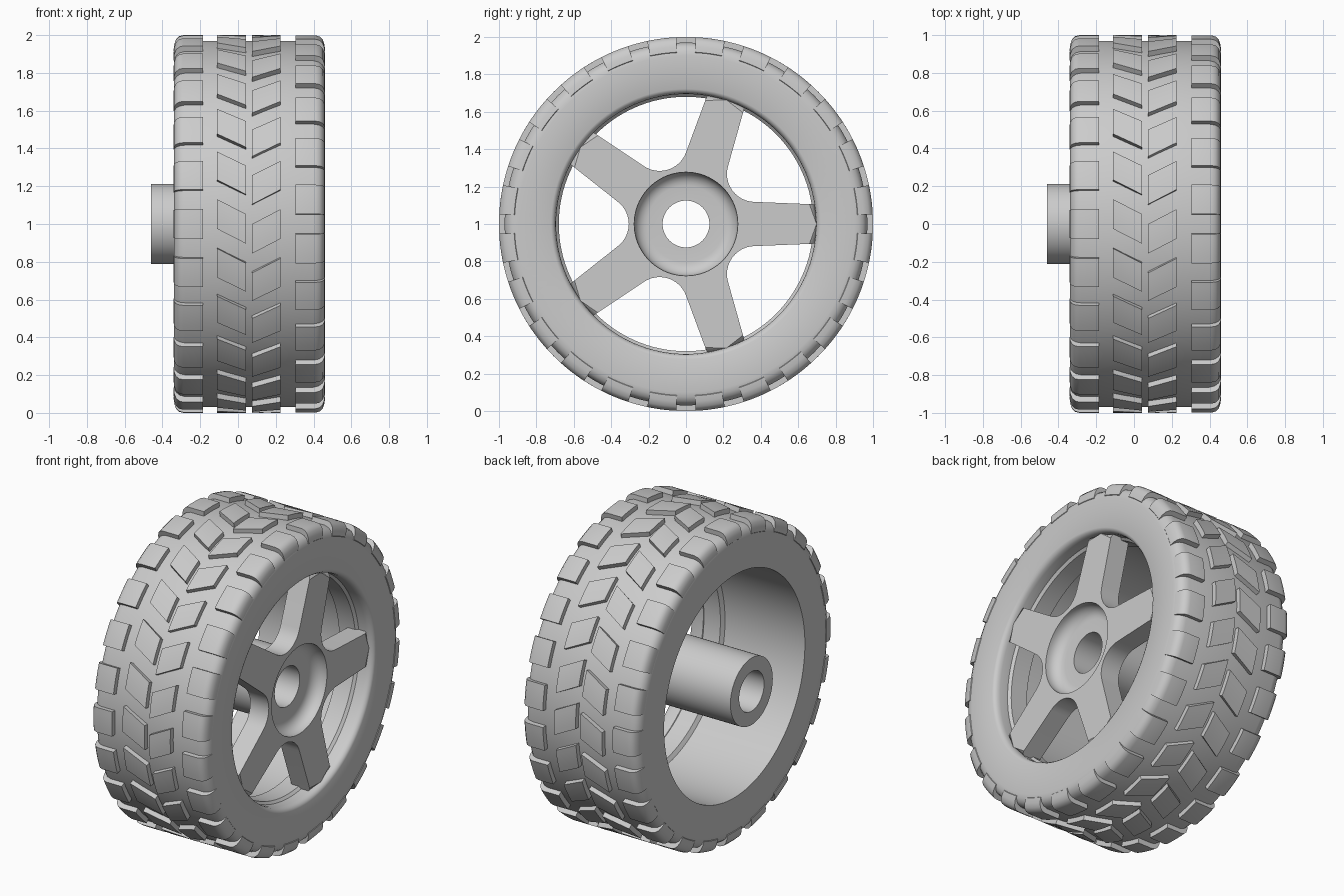
import bpy, bmesh, math
from math import sin, cos, tan, radians, pi

cube = bpy.data.objects.get("Cube")
if cube:
    bpy.data.objects.remove(cube)

grey = bpy.data.materials.new("light_grey")
grey.use_nodes = True
GREY = (0.6, 0.6, 0.6, 1)
grey.diffuse_color = GREY
grey.node_tree.nodes["Principled BSDF"].inputs["Base Color"].default_value = GREY

MID = 0.06          # middle plane of the tyre along x


def polar(x, r, a):
    """Point at radius r and angle a around the axle, a = 0 at the front."""
    return (x, -r * cos(a), 1 + r * sin(a))


def finish(name, bm, smooth=True):
    bmesh.ops.recalc_face_normals(bm, faces=bm.faces)
    mesh = bpy.data.meshes.new(name)
    bm.to_mesh(mesh)
    bm.free()
    mesh.materials.append(grey)
    obj = bpy.data.objects.new(name, mesh)
    bpy.context.collection.objects.link(obj)
    if smooth:
        bpy.ops.object.select_all(action='DESELECT')
        bpy.context.view_layer.objects.active = obj
        obj.select_set(True)
        bpy.ops.object.shade_smooth_by_angle(angle=radians(32))
    return obj


def bridge(bm, rings, closed):
    """Skin a list of equal vertex loops; close the row or cap its ends."""
    n = len(rings[0])
    pairs = list(zip(rings, rings[1:])) + ([(rings[-1], rings[0])] if closed else [])
    for a, b in pairs:
        for i in range(n):
            j = (i + 1) % n
            bm.faces.new((a[i], a[j], b[j], b[i]))
    if not closed:
        bm.faces.new(rings[0])
        bm.faces.new(rings[-1])


def lathe(name, profile, steps=120):
    """Turn a closed (x, radius) profile around the axle."""
    bm = bmesh.new()
    rings = [[bm.verts.new(polar(x, r, 2 * pi * s / steps)) for x, r in profile]
             for s in range(steps)]
    bridge(bm, rings, True)
    return finish(name, bm)


def flip(profile):
    return [(2 * MID - x, *rest) for x, *rest in profile]


# Tyre carcass with rounded shoulders
shoulder = [(0.46, 0.9), (0.457, 0.925), (0.446, 0.947), (0.428, 0.962), (0.4, 0.97)]
bore_front = [(0.35, 0.68), (0.365, 0.695), (0.42, 0.695), (0.44, 0.699), (0.454, 0.709), (0.46, 0.722)]
bore_back = [(-0.34, 0.705), (0.22, 0.705), (0.235, 0.68)]
lathe("tyre_and_rim", bore_back + bore_front + shoulder + flip(shoulder)[::-1])

# Tread blocks: four rows of curved pads, each section is (x, radius, lean in degrees)
edge = [(0.305, 0.95, 0), (0.305, 1, 0), (0.41, 1, 0), (0.432, 0.994, 0),
        (0.449, 0.977, 0), (0.458, 0.95, 0), (0.461, 0.92, 0), (0.44, 0.9, 0)]


def slanted(x0, x1, lean):
    return [(x0, 0.95, 0), (x0, 1, 0), (x1, 1, lean), (x1, 0.95, lean)]


rows = {
    "outer_tread_right_row": (edge, 3),
    "outer_tread_left_row": (flip(edge), -4.5),
    "centre_tread_right_row": (slanted(0.075, 0.225, 4.5), 6),
    "centre_tread_left_row": (slanted(-0.11, 0.043, -4.5), 13.5),
}
COUNT, SPAN, STEPS = 24, 9, 5
for name, (section, start) in rows.items():
    bm = bmesh.new()
    for k in range(COUNT):
        first = start + 360 / COUNT * k
        rings = [[bm.verts.new(polar(x, r, radians(first + lean + SPAN * s / STEPS)))
                  for x, r, lean in section] for s in range(STEPS + 1)]
        bridge(bm, rings, False)
    finish(name, bm)

# Five-spoke centre: outline with filleted webs, extruded along the axle
SPOKES, HALF, TIP, FILLET = 5, 0.118, 0.69, 0.15
FRONT, BACK = 0.43, 0.3
half_step = pi / SPOKES
web = (HALF + FILLET) / sin(half_step)
outline = []
for k in range(SPOKES):
    turn = 2 * half_step * k
    tip = [(TIP, -0.105), (TIP + 0.008, 0), (TIP, 0.105)]
    sweep = pi / 2 - half_step
    arc = []
    for s in range(13):
        a = half_step + pi + sweep * (1 - s / 6)
        arc.append((web * cos(half_step) + FILLET * cos(a),
                    web * sin(half_step) + FILLET * sin(a)))
    # the arc runs from this spoke's edge to the next one's
    if arc[0][1] > arc[-1][1]:
        arc.reverse()
    for y, z in tip + arc:
        outline.append((y * cos(turn) - z * sin(turn), y * sin(turn) + z * cos(turn)))

bm = bmesh.new()
rings = [[bm.verts.new((x, y, 1 + z)) for y, z in outline] for x in (BACK, FRONT)]
bridge(bm, rings, False)
tip_edges = [e for e in bm.edges
             if all(v.co.x > FRONT - 0.01 and math.hypot(v.co.y, v.co.z - 1) > TIP - 0.01 for v in e.verts)]
bmesh.ops.bevel(bm, geom=tip_edges, offset=0.03, segments=4, profile=0.5, affect='EDGES')
spokes = finish("spokes", bm, smooth=False)

# Dished recess and axle bore cut out of the spoke centre
DISH, FLOOR, BORE = 0.277, 0.205, 0.125
bm = bmesh.new()
bowl = [(FRONT + 0.05, DISH), (FRONT - 0.015, DISH)]
bowl += [(FRONT - 0.015 - 0.07 * sin(a), FLOOR + (DISH - FLOOR) * cos(a))
         for a in (pi / 2 * s / 6 for s in range(1, 7))]
bowl += [(FRONT - 0.085, BORE), (BACK - 0.05, BORE)]
N = 72
rings = [[bm.verts.new(polar(x, r, 2 * pi * i / N)) for i in range(N)] for x, r in bowl]
bridge(bm, rings, False)
cutter = finish("recess_cutter", bm, smooth=False)
cutter.hide_render = True
cutter.hide_viewport = True
cut = spokes.modifiers.new("recess", 'BOOLEAN')
cut.operation = 'DIFFERENCE'
cut.solver = 'EXACT'
cut.object = cutter
bpy.context.view_layer.update()
cut_mesh = bpy.data.meshes.new_from_object(
    spokes.evaluated_get(bpy.context.evaluated_depsgraph_get()))
spokes.modifiers.clear()
spokes.data = cut_mesh
bpy.data.objects.remove(cutter)
bpy.ops.object.select_all(action='DESELECT')
bpy.context.view_layer.objects.active = spokes
spokes.select_set(True)
bpy.ops.object.shade_smooth_by_angle(angle=radians(32))

# Axle tube running out past the back of the tyre
lathe("axle_tube", [(-0.46, BORE), (0.335, BORE), (0.335, 0.212), (-0.46, 0.212)], 72)
